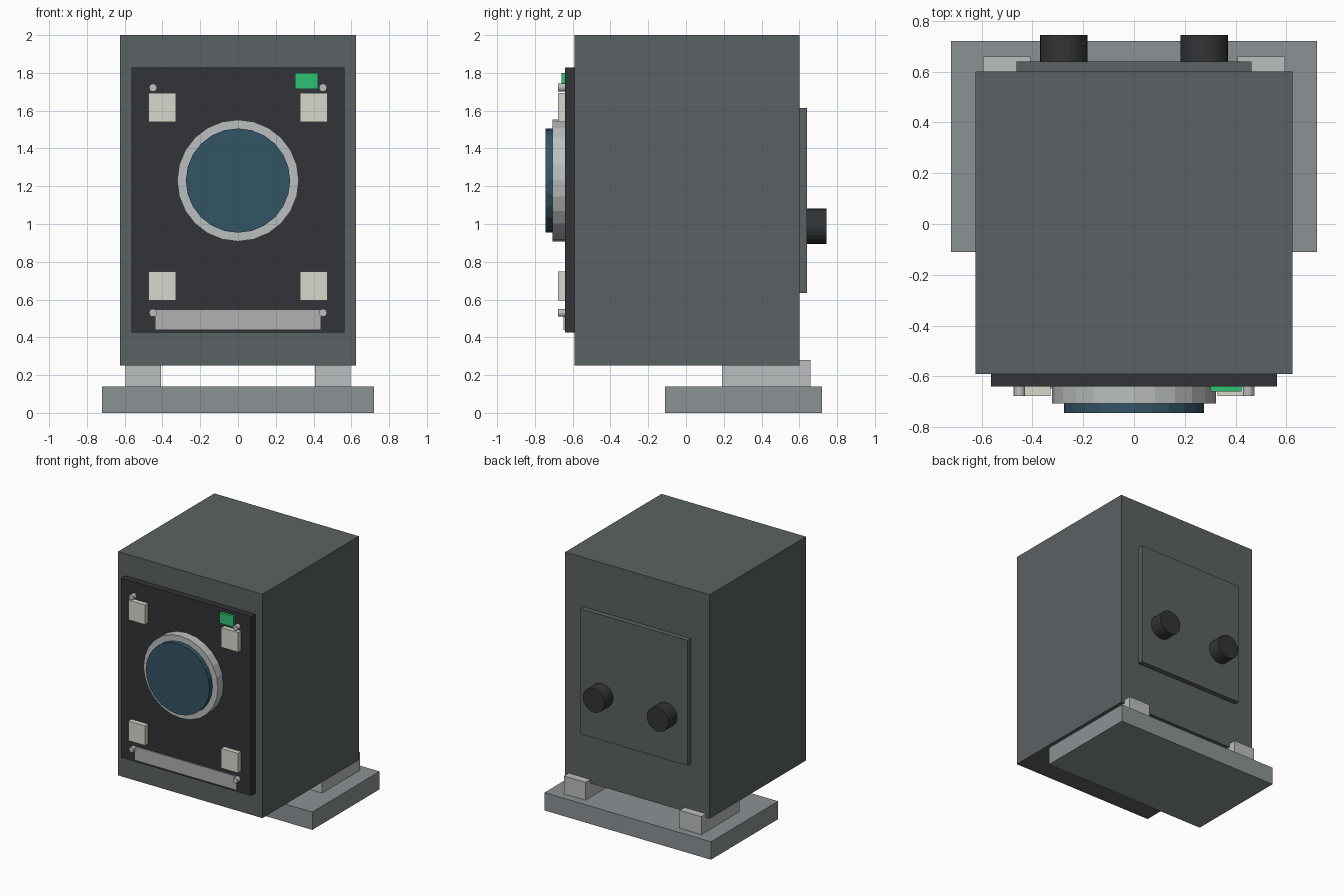
import bpy, bmesh
from math import radians
from mathutils import Matrix, Vector

if "Cube" in bpy.data.objects:
    bpy.data.objects.remove(bpy.data.objects["Cube"])


def material(name, r, g, b):
    m = bpy.data.materials.new(name)
    m.diffuse_color = (r, g, b, 1)
    m.use_nodes = True
    m.node_tree.nodes["Principled BSDF"].inputs["Base Color"].default_value = m.diffuse_color
    return m


body_grey = material("body_grey", 0.105, 0.12, 0.125)
black = material("black", 0.031, 0.034, 0.038)
base_grey = material("base_grey", 0.26, 0.29, 0.30)
silver = material("silver", 0.50, 0.52, 0.52)
strip_grey = material("strip_grey", 0.44, 0.44, 0.44)
cream = material("cream", 0.69, 0.68, 0.60)
green = material("green", 0.03, 0.54, 0.17)
glass = material("glass", 0.033, 0.09, 0.13)


def finish(bm, name, mat):
    me = bpy.data.meshes.new(name)
    bm.to_mesh(me)
    bm.free()
    me.materials.append(mat)
    ob = bpy.data.objects.new(name, me)
    bpy.context.collection.objects.link(ob)
    return ob


def box(name, mat, x, y, z):
    """Box from (min, max) ranges on each axis."""
    bm = bmesh.new()
    size = [r[1] - r[0] for r in (x, y, z)]
    mid = Vector([(r[0] + r[1]) / 2 for r in (x, y, z)])
    bmesh.ops.create_cube(bm, size=1, matrix=Matrix.Translation(mid) @ Matrix.Diagonal((*size, 1)))
    return finish(bm, name, mat)


def disc(name, mat, x, z, radius, y, sides=24):
    """Cylinder lying along y."""
    bm = bmesh.new()
    m = Matrix.Translation((x, (y[0] + y[1]) / 2, z)) @ Matrix.Rotation(radians(90), 4, 'X')
    bmesh.ops.create_cone(bm, cap_ends=True, segments=sides, radius1=radius,
                          radius2=radius, depth=y[1] - y[0], matrix=m)
    return finish(bm, name, mat)


# Cabinet with front and rear panels
box("cabinet", body_grey, (-0.625, 0.625), (-0.59, 0.60), (0.25, 2.0))
box("front_panel", black, (-0.5625, 0.5625), (-0.64, -0.585), (0.425, 1.828))
box("rear_panel", body_grey, (-0.4625, 0.4625), (0.595, 0.64), (0.635, 1.615))

# Base plate
box("base_plate", base_grey, (-0.72, 0.72), (-0.11, 0.72), (0, 0.14))

# Round window
disc("window_ring", silver, 0, 1.23, 0.322, (-0.708, -0.635))
disc("window_glass", glass, 0, 1.23, 0.276, (-0.745, -0.70))

# Label strip and indicator
box("label_strip", strip_grey, (-0.44, 0.44), (-0.648, -0.635), (0.44, 0.548))
box("indicator", green, (0.302, 0.423), (-0.66, -0.635), (1.715, 1.80))

# Mirrored parts
for side, s in (("left", -1), ("right", 1)):
    def span(a, b):
        return tuple(sorted((s * a, s * b)))
    box(f"{side}_bracket", silver, span(0.408, 0.595), (0.19, 0.66), (0.14, 0.28))
    disc(f"{side}_rear_knob", black, s * 0.277, 0.988, 0.094, (0.635, 0.745))
    for row, z, screw_z in (("upper", 1.617, 1.722), ("lower", 0.672, 0.53)):
        box(f"{row}_{side}_pad", cream, span(0.329, 0.475), (-0.677, -0.635), (z - 0.077, z + 0.077))
        disc(f"{row}_{side}_screw", silver, s * 0.45, screw_z, 0.021, (-0.677, -0.635), 12)
